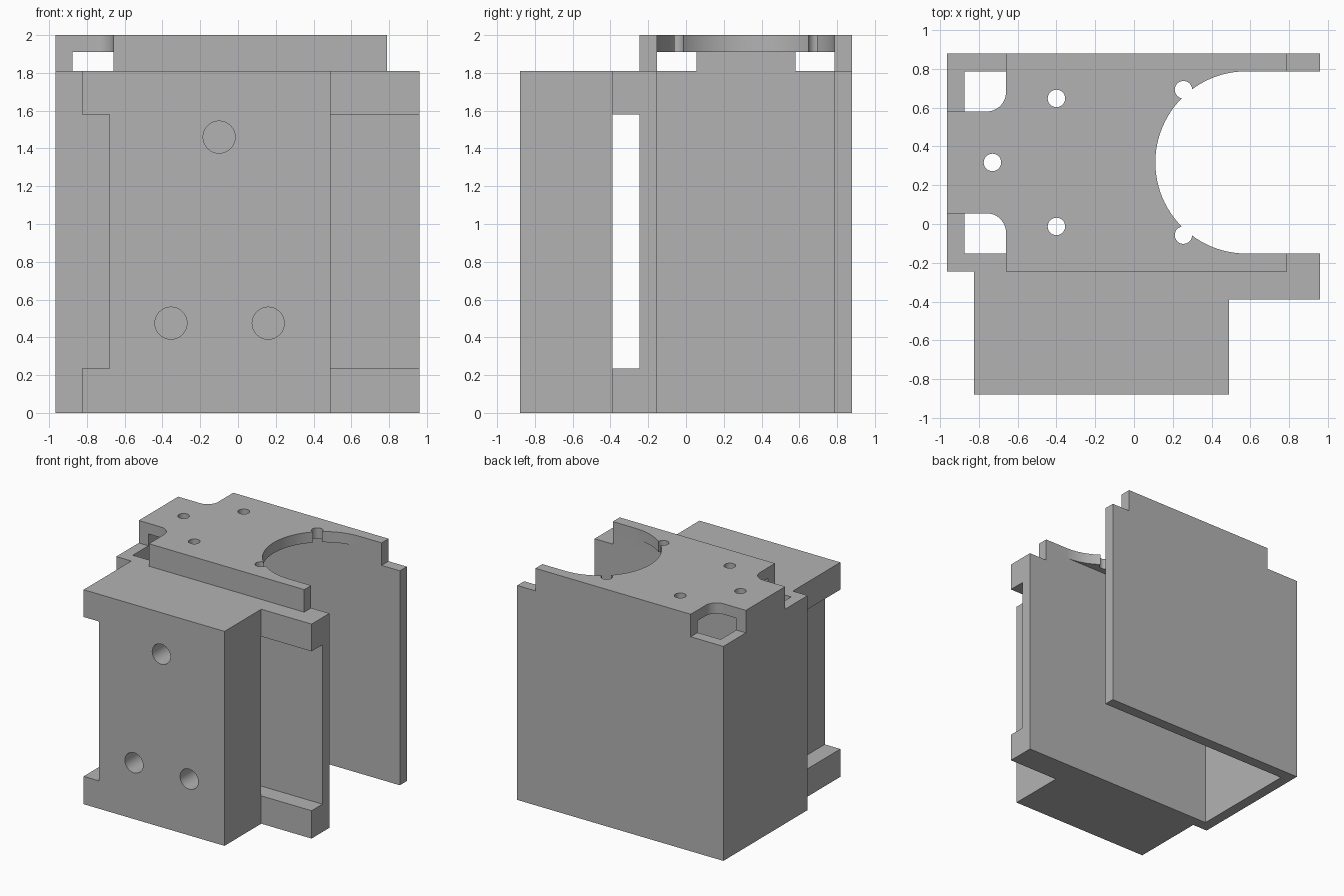
import bpy, bmesh
from math import cos, sin, pi, radians
from mathutils import Matrix

cube = bpy.data.objects.get("Cube")
if cube:
    bpy.data.objects.remove(cube, do_unlink=True)

grey = bpy.data.materials.new("plain grey")
grey.use_nodes = True
colour = (0.45, 0.45, 0.45, 1)
grey.diffuse_color = colour
grey.node_tree.nodes["Principled BSDF"].inputs["Base Color"].default_value = colour

MID = 0.3175     # centre line of the housing in y
HALF = 0.47      # half width of the cavity
WALL = 0.0925
LEDGE = 1.81     # height of the lowered rim
LEFT, RIGHT = -0.965, 0.96


def arc(cx, cy, r, start, end, steps):
    angles = [radians(start + (end - start) * i / steps) for i in range(steps + 1)]
    return [(cx + r * cos(a), cy + r * sin(a)) for a in angles]


def prism(name, profile, low, high):
    """Extrude a plan outline from one height to another."""
    bm = bmesh.new()
    face = bm.faces.new([bm.verts.new((x, y, low)) for x, y in profile])
    top = bmesh.ops.extrude_face_region(bm, geom=[face])["geom"]
    verts = [v for v in top if isinstance(v, bmesh.types.BMVert)]
    bmesh.ops.translate(bm, verts=verts, vec=(0, 0, high - low))
    bmesh.ops.recalc_face_normals(bm, faces=bm.faces)
    mesh = bpy.data.meshes.new(name)
    bm.to_mesh(mesh)
    bm.free()
    mesh.materials.append(grey)
    obj = bpy.data.objects.new(name, mesh)
    bpy.context.collection.objects.link(obj)
    return obj


def box(name, x, y, z):
    return prism(name, [(x[0], y[0]), (x[1], y[0]), (x[1], y[1]), (x[0], y[1])], *z)


def drill(x, y, r, low, high):
    return prism("drill", arc(x, y, r, 0, 348.75, 31), low, high)


def cut(target, cutters):
    """Subtract each cutter, then drop it."""
    bpy.context.view_layer.objects.active = target
    for cutter in cutters:
        cutter.hide_render = True
        mod = target.modifiers.new("cut", "BOOLEAN")
        mod.operation = "DIFFERENCE"
        mod.solver = "EXACT"
        mod.object = cutter
        bpy.ops.object.modifier_apply(modifier=mod.name)
        bpy.data.objects.remove(cutter, do_unlink=True)


# Housing: end wall, two side walls and a top plate, open below and at one end
outer = HALF + WALL
housing = box("housing", (LEFT, RIGHT), (MID - outer, MID + outer), (0, 2))
cutters = [
    box("cavity", (LEFT + 0.09, 1.2), (MID - HALF, MID + HALF), (-0.1, 1.91)),
    box("end_step", (0.79, 1.2), (-1, 1.2), (LEDGE, 2.1)),
    prism("motor_opening",
          arc(0.58, MID, HALF, 90, 270, 48) + [(1.2, MID - HALF), (1.2, MID + HALF)], 1.85, 2.1),
    drill(-0.73, MID, 0.045, 1.85, 2.1),
]
for side in (-1, 1):
    # Rounded corner notch, bolt hole and relief hole on each side
    notch = [(-1.1, 0.2625)] + arc(-0.76, 0.3625, 0.1, -90, 0, 12) + [(-0.66, 0.8), (-1.1, 0.8)]
    cutters += [
        prism("notch", [(x, MID + side * y) for x, y in notch], LEDGE, 2.1),
        drill(-0.4, MID + side * 0.33, 0.045, 1.85, 2.1),
        drill(0.255, MID + side * 0.375, 0.045, 1.85, 2.1),
    ]
cut(housing, cutters)

# Mounting block with rails at top and bottom, joined to the housing front
back = MID - outer
plan = [(-0.825, -0.88), (0.49, -0.88), (0.49, -0.39), (RIGHT, -0.39), (RIGHT, back), (-0.825, back)]
mount = prism("mounting_block", plan, 0, LEDGE)
opening = (0.235, 1.58)
cutters = [
    box("gap", (-1.1, 1.1), (-0.39, 0), opening),
    box("side_recess", (-1.1, -0.68), (-1, 0), opening),
]
for x, z in ((-0.1, 1.46), (-0.355, 0.475), (0.16, 0.475)):
    hole = drill(0, 0, 0.085, 0, 0.7)
    hole.data.transform(Matrix.Translation((x, -0.3, z)) @ Matrix.Rotation(pi / 2, 4, "X"))
    cutters.append(hole)
cut(mount, cutters)

# Smooth the round walls, keep the edges sharp
for obj in (housing, mount):
    bpy.ops.object.select_all(action="DESELECT")
    obj.select_set(True)
    bpy.context.view_layer.objects.active = obj
    bpy.ops.object.shade_smooth_by_angle(angle=radians(30))
